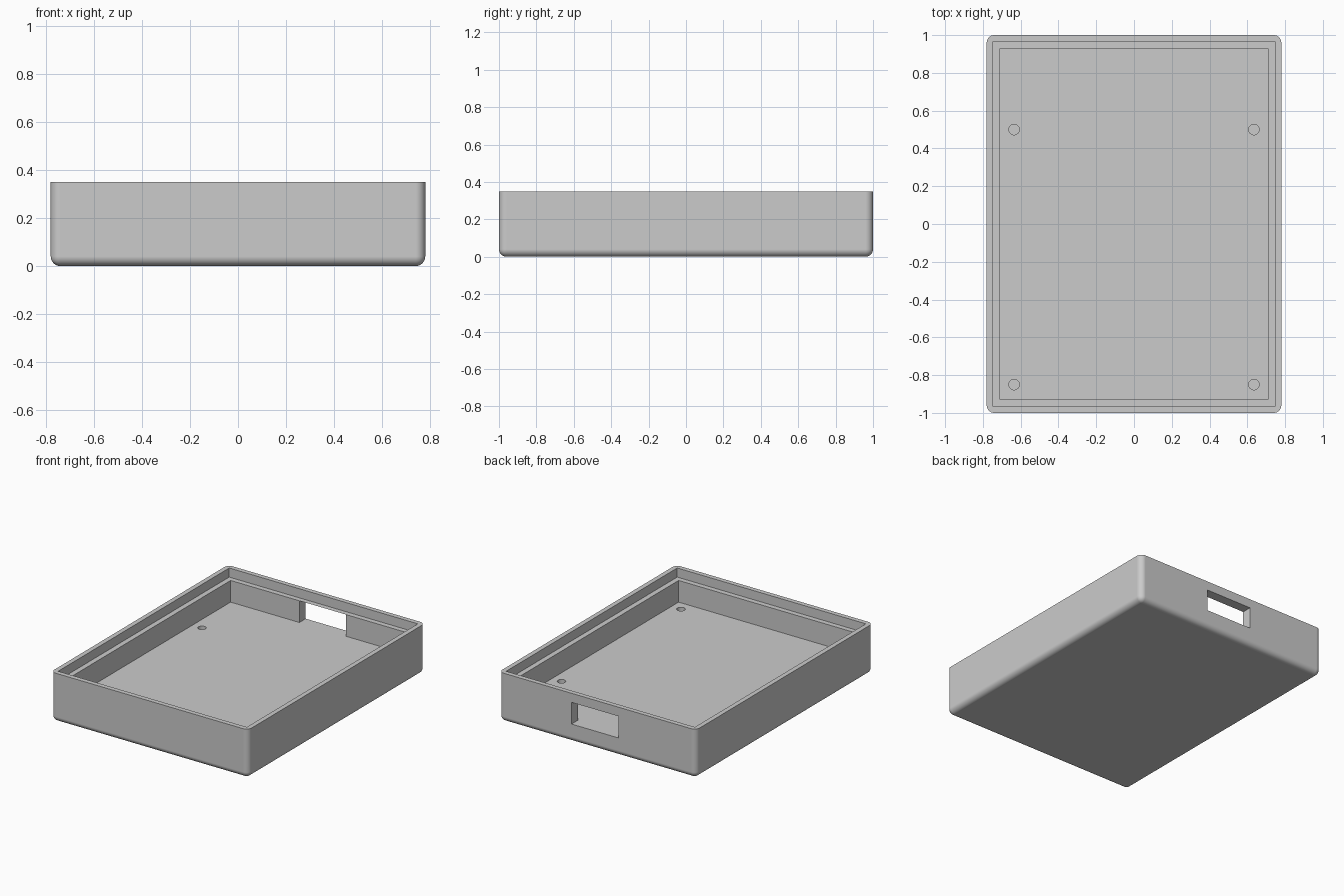
import bpy, bmesh, math
from mathutils import Matrix, Vector

cube = bpy.data.objects.get("Cube")
if cube:
    bpy.data.objects.remove(cube, do_unlink=True)

# Overall sizes
HX, HY, HEIGHT = 0.78, 1.0, 0.35
LEDGE_Z, FLOOR_Z = 0.285, 0.13
ROUND = 0.04

grey = bpy.data.materials.new("light grey plastic")
grey.use_nodes = True
colour = (0.6, 0.6, 0.6, 1)
grey.diffuse_color = colour
grey.node_tree.nodes["Principled BSDF"].inputs["Base Color"].default_value = colour


def make_object(name, bm):
    mesh = bpy.data.meshes.new(name)
    bm.to_mesh(mesh)
    bm.free()
    mesh.materials.append(grey)
    obj = bpy.data.objects.new(name, mesh)
    bpy.context.collection.objects.link(obj)
    return obj


def box_mesh(low, high):
    low, high = Vector(low), Vector(high)
    bm = bmesh.new()
    size = Matrix.Diagonal((*(high - low), 1))
    bmesh.ops.create_cube(bm, size=1, matrix=Matrix.Translation((low + high) / 2) @ size)
    return bm


def cut(target, bm):
    """Subtract a temporary solid from the target."""
    cutter = make_object("cutter", bm)
    cutter.hide_render = True
    mod = target.modifiers.new("cut", 'BOOLEAN')
    mod.operation = 'DIFFERENCE'
    mod.solver = 'EXACT'
    mod.object = cutter
    bpy.context.view_layer.objects.active = target
    bpy.ops.object.modifier_apply(modifier=mod.name)
    bpy.data.objects.remove(cutter, do_unlink=True)


# Outer shell: rounded everywhere except around the open top
bm = box_mesh((-HX, -HY, 0), (HX, HY, HEIGHT))
edges = [e for e in bm.edges if min(v.co.z for v in e.verts) < HEIGHT / 2]
bmesh.ops.bevel(bm, geom=edges, offset=ROUND, segments=8, profile=0.5, affect='EDGES')
tray = make_object("enclosure_tray", bm)

# Shallow recess for the lid, leaving a ledge, then the main cavity
for inset, bottom in ((0.034, LEDGE_Z), (0.071, FLOOR_Z)):
    x, y = HX - inset, HY - inset
    cut(tray, box_mesh((-x, -y, bottom), (x, y, HEIGHT + 0.1)))

# Connector opening through the back wall, flush with floor and ledge
cut(tray, box_mesh((-0.165, 0.9, FLOOR_Z), (0.205, 1.1, LEDGE_Z)))

# Four blind screw holes in the floor
for x in (-0.635, 0.635):
    for y in (-0.85, 0.5):
        bm = bmesh.new()
        bmesh.ops.create_cone(bm, cap_ends=True, segments=32, radius1=0.028,
                              radius2=0.028, depth=0.16,
                              matrix=Matrix.Translation((x, y, FLOOR_Z)))
        cut(tray, bm)

# Smooth rounded edges, crisp corners elsewhere
bpy.ops.object.select_all(action='DESELECT')
tray.select_set(True)
bpy.context.view_layer.objects.active = tray
bpy.ops.object.shade_smooth_by_angle(angle=math.radians(30))
normals = tray.modifiers.new("even normals", 'WEIGHTED_NORMAL')
normals.keep_sharp = True
